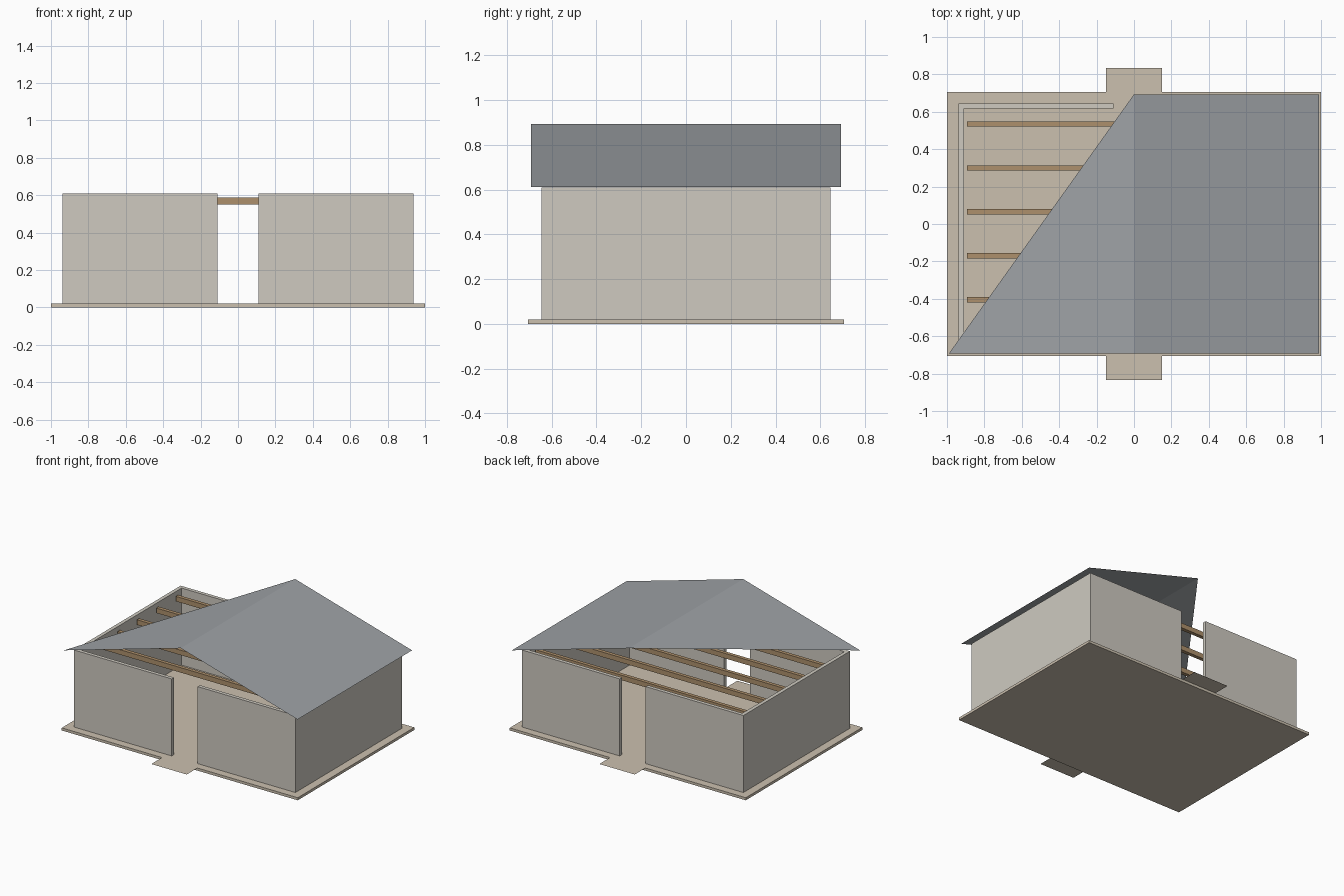
import bpy, bmesh

if "Cube" in bpy.data.objects:
    bpy.data.objects.remove(bpy.data.objects["Cube"])


def material(name, rgb):
    m = bpy.data.materials.new(name)
    m.diffuse_color = (*rgb, 1)
    m.use_nodes = True
    m.node_tree.nodes["Principled BSDF"].inputs["Base Color"].default_value = m.diffuse_color
    return m


STONE = material("stone", (0.60, 0.53, 0.43))
PLASTER = material("plaster", (0.62, 0.59, 0.53))
WOOD = material("wood", (0.42, 0.28, 0.15))
SLATE = material("slate", (0.34, 0.36, 0.38))


def finish(name, bm, mat):
    me = bpy.data.meshes.new(name)
    bm.to_mesh(me)
    bm.free()
    me.materials.append(mat)
    ob = bpy.data.objects.new(name, me)
    bpy.context.collection.objects.link(ob)
    return ob


def prism(name, outline, z0, z1, mat):
    """Extrude a flat outline upwards; a flat sheet if z0 == z1."""
    bm = bmesh.new()
    face = bm.faces.new([bm.verts.new((x, y, z0)) for x, y in outline])
    if z1 > z0:
        new = bmesh.ops.extrude_face_region(bm, geom=[face])["geom"]
        verts = [v for v in new if isinstance(v, bmesh.types.BMVert)]
        bmesh.ops.translate(bm, vec=(0, 0, z1 - z0), verts=verts)
        bmesh.ops.recalc_face_normals(bm, faces=bm.faces)
    return finish(name, bm, mat)


def rect(x0, x1, y0, y1):
    return [(x0, y0), (x1, y0), (x1, y1), (x0, y1)]


# Floor slab and the thin doorsteps at front and back
prism("floor_slab", rect(-1, 1, -0.705, 0.705), 0, 0.02, STONE)
prism("front_doorstep", rect(-0.15, 0.15, -0.835, -0.705), 0.02, 0.02, STONE)
prism("back_doorstep", rect(-0.15, 0.15, 0.705, 0.835), 0.02, 0.02, STONE)

# C-shaped wall half, mirrored to leave a doorway front and back
X, Y, T, DOOR = 0.938, 0.645, 0.028, 0.11
walls = prism("walls", [(DOOR, -Y), (X, -Y), (X, Y), (DOOR, Y),
                        (DOOR, Y - T), (X - T, Y - T),
                        (X - T, T - Y), (DOOR, T - Y)], 0.02, 0.61, PLASTER)
walls.modifiers.new("mirror", 'MIRROR')

# Ceiling beams
for i in range(5):
    y = 0.535 - 0.235 * i
    prism(f"beam_{i + 1}", rect(-0.892, 0.892, y - 0.014, y + 0.014),
          0.55, 0.588, WOOD)

# Sheet roof: full right slope, triangular cutaway left slope
bm = bmesh.new()
RX, RY, EAVE, RIDGE = 0.99, 0.693, 0.612, 0.893
ridge_f = bm.verts.new((0, -RY, RIDGE))
ridge_b = bm.verts.new((0, RY, RIDGE))
right_f = bm.verts.new((RX, -RY, EAVE))
right_b = bm.verts.new((RX, RY, EAVE))
left_f = bm.verts.new((-RX, -RY, EAVE))
bm.faces.new((ridge_f, right_f, right_b, ridge_b))
bm.faces.new((left_f, ridge_f, ridge_b))
finish("roof", bm, SLATE)
